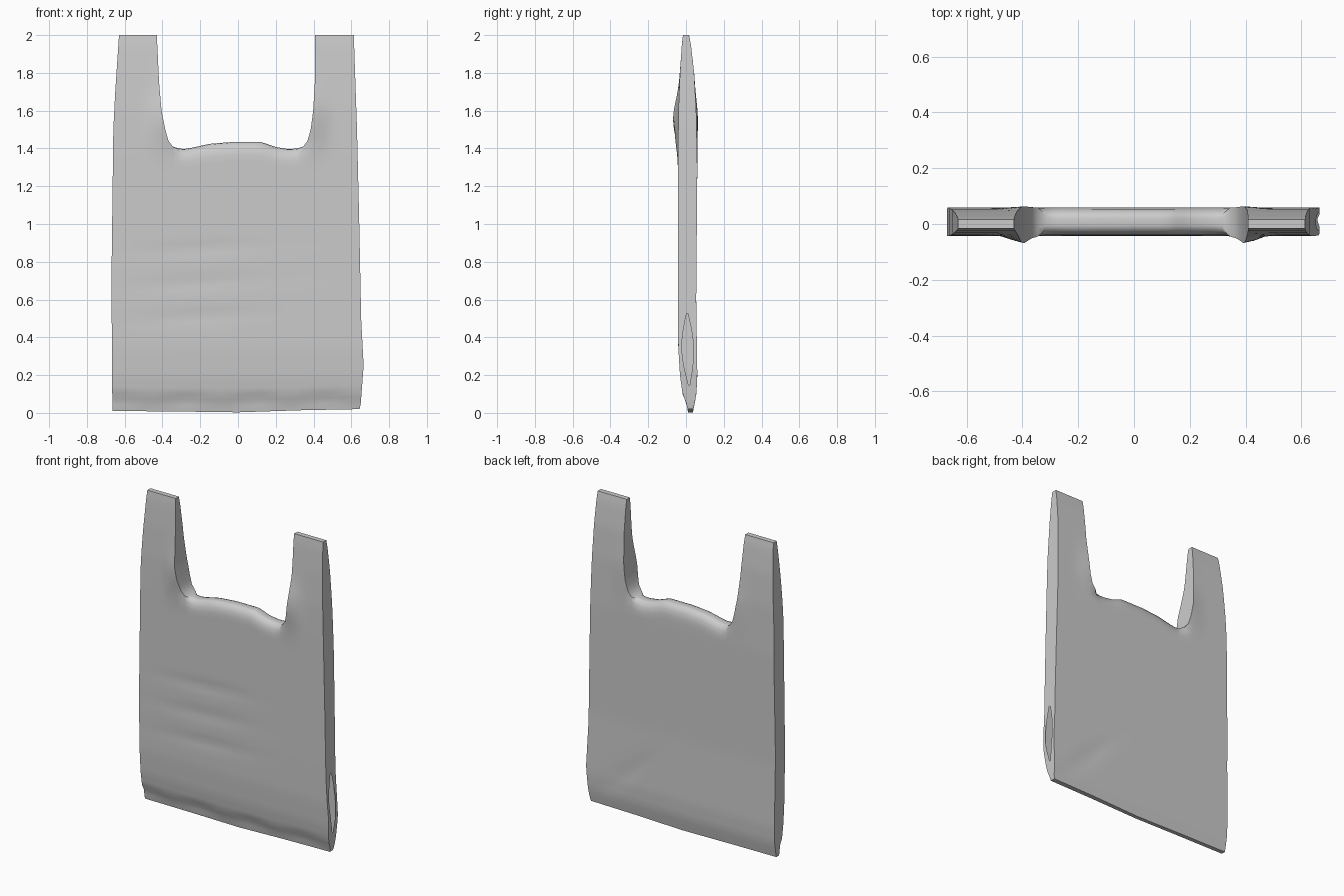
import bpy, bmesh, math
from math import exp, sin, pi

if "Cube" in bpy.data.objects:
    bpy.data.objects.remove(bpy.data.objects["Cube"])

def curve(pts, t):
    """Piecewise linear lookup."""
    if t <= pts[0][0]:
        return pts[0][1]
    for (a, p), (b, q) in zip(pts, pts[1:]):
        if t <= b:
            return p + (q - p) * (t - a) / (b - a)
    return pts[-1][1]

# Outline curves (z -> x), mouth rim (x -> z), front/back depth (z -> y)
LEFT = [(0, -.665), (.7, -.67), (1.5, -.66), (1.7, -.65), (2, -.63)]
RIGHT = [(0, .64), (.05, .65), (.25, .665), (.5, .652), (1, .642), (1.5, .63), (2, .613)]
INNER_L = [(1.41, -.345), (1.44, -.368), (1.5, -.385), (1.6, -.405), (1.75, -.418), (1.9, -.425), (2, -.43)]
INNER_R = [(1.41, .345), (1.44, .368), (1.5, .385), (1.6, .398), (1.75, .407), (2, .408)]
RIM = [(-.345, 1.41), (-.32, 1.397), (-.28, 1.392), (-.22, 1.405), (-.15, 1.42), (-.03, 1.43),
       (.12, 1.43), (.2, 1.403), (.27, 1.392), (.32, 1.397), (.345, 1.41)]
FRONT = [(0, .012), (.05, .002), (.1, -.018), (.2, -.032), (.35, -.041), (.6, -.043),
         (1.4, -.042), (1.6, -.04), (1.8, -.032), (1.95, -.022), (2, -.016)]
BACK = [(0, .036), (.05, .046), (.1, .055), (.2, .06), (.6, .054), (1.3, .06),
        (1.6, .054), (1.8, .043), (1.95, .026), (2, .016)]

HC, MC = 6, 24                 # columns per handle, in the middle
N = 2 * HC + MC
BR, HR = 44, 20                # rows in body, in handles
K = 4                          # strips joining front to back
HOLE = (4, 16)                 # torn rows on the right gusset

def place(i, j):
    """Silhouette position of grid point i, j."""
    handle = i <= HC or i >= HC + MC
    um = min(1, max(0, (i - HC) / MC))
    top = 1.41 if handle else curve(RIM, -.345 + .69 * um)
    if j <= BR:
        v = j / BR
        low = curve([(0, .01), (.5, .003), (1, .02)], i / N)
        z = low + (top - low) * v
    else:
        z = 1.41 + .59 * (j - BR) / HR
    l, r = curve(LEFT, z), curve(RIGHT, z)
    il, ir = curve(INNER_L, z), curve(INNER_R, z)
    if i <= HC:
        x = l + (il - l) * i / HC
    elif i >= HC + MC:
        x = ir + (r - ir) * (i - HC - MC) / HC
    else:
        x = il + (ir - il) * um
    return x, z

def depth(i, j, x, z):
    """Front and back depth including flares, creases and the rolled mouth."""
    f, b = curve(FRONT, z), curve(BACK, z)
    flare = exp(-((abs(x) - .4) / .05) ** 2) * exp(-((z - 1.55) / .14) ** 2)
    f -= .028 * flare
    b += .008 * flare
    crease = exp(-((x + .2) / .3) ** 2)
    for zc in (.52, .7, .88):
        f += .005 * crease * exp(-((z - zc - .05 * x) / .03) ** 2)
    f += .004 * exp(-((z - .075) / .02) ** 2) * (1 + sin(x * 17))
    b -= .006 * exp(-(((x - .4) + (z - .25)) / .06) ** 2) * exp(-((z - .25) / .15) ** 2)
    if HC < i < HC + MC and j >= BR - 1:
        s = .55 if j == BR else .9
        m = (f + b) / 2
        f, b = m + (f - m) * s, m + (b - m) * s
    return f, b

bm = bmesh.new()
front, back = {}, {}
for i in range(N + 1):
    rows = BR + (HR if i <= HC or i >= HC + MC else 0)
    for j in range(rows + 1):
        x, z = place(i, j)
        f, b = depth(i, j, x, z)
        front[i, j] = bm.verts.new((x, f, z))
        back[i, j] = bm.verts.new((x, b, z))

# Front and back panels
for i, j in list(front):
    quad = [(i, j), (i + 1, j), (i + 1, j + 1), (i, j + 1)]
    if all(q in front for q in quad):
        bm.faces.new([front[q] for q in quad])
        bm.faces.new([back[q] for q in reversed(quad)])

# Perimeter path: bottom, right gusset, right handle, mouth, left handle, left gusset
T = BR + HR
path = [(i, 0) for i in range(N)]
path += [(N, j) for j in range(T)]
path += [(i, T) for i in range(N, HC + MC, -1)]
path += [(HC + MC, j) for j in range(T, BR, -1)]
path += [(i, BR) for i in range(HC + MC, HC, -1)]
path += [(HC, j) for j in range(BR, T)]
path += [(i, T) for i in range(HC, 0, -1)]
path += [(0, j) for j in range(T, 0, -1)]

# Gussets, mouth and closed ends joining the panels
def torn(p):
    return p[0] == N and HOLE[0] <= p[1] <= HOLE[1]

lines = []
for p in path:
    a, b = front[p], back[p]
    line = [a]
    rim = HC < p[0] < HC + MC and p[1] == BR
    for k in range(1, K):
        t = k / K
        co = a.co.lerp(b.co, t)
        if torn(p):
            s = sin(pi * (p[1] - HOLE[0]) / (HOLE[1] - HOLE[0]))
            co = a.co.lerp(b.co, .5 + (t - .5) * (.15 + 1.1 * s))
        if rim:
            co.z += .004 * sin(pi * t)
        line.append(bm.verts.new(co))
    lines.append(line + [b])
for n, p in enumerate(path):
    q = path[(n + 1) % len(path)]
    A, B = lines[n], lines[(n + 1) % len(path)]
    for k in range(K):
        if torn(p) and torn(q) and 0 < k < K - 1:
            continue
        bm.faces.new((A[k], A[k + 1], B[k + 1], B[k]))

bmesh.ops.delete(bm, geom=[v for v in bm.verts if not v.link_faces], context='VERTS')
bmesh.ops.recalc_face_normals(bm, faces=bm.faces)
mesh = bpy.data.meshes.new("carrier_bag")
bm.to_mesh(mesh)
bm.free()
bag = bpy.data.objects.new("carrier_bag", mesh)
bpy.context.collection.objects.link(bag)
bpy.context.view_layer.objects.active = bag
bag.select_set(True)
bpy.ops.object.shade_smooth_by_angle(angle=math.radians(50))
